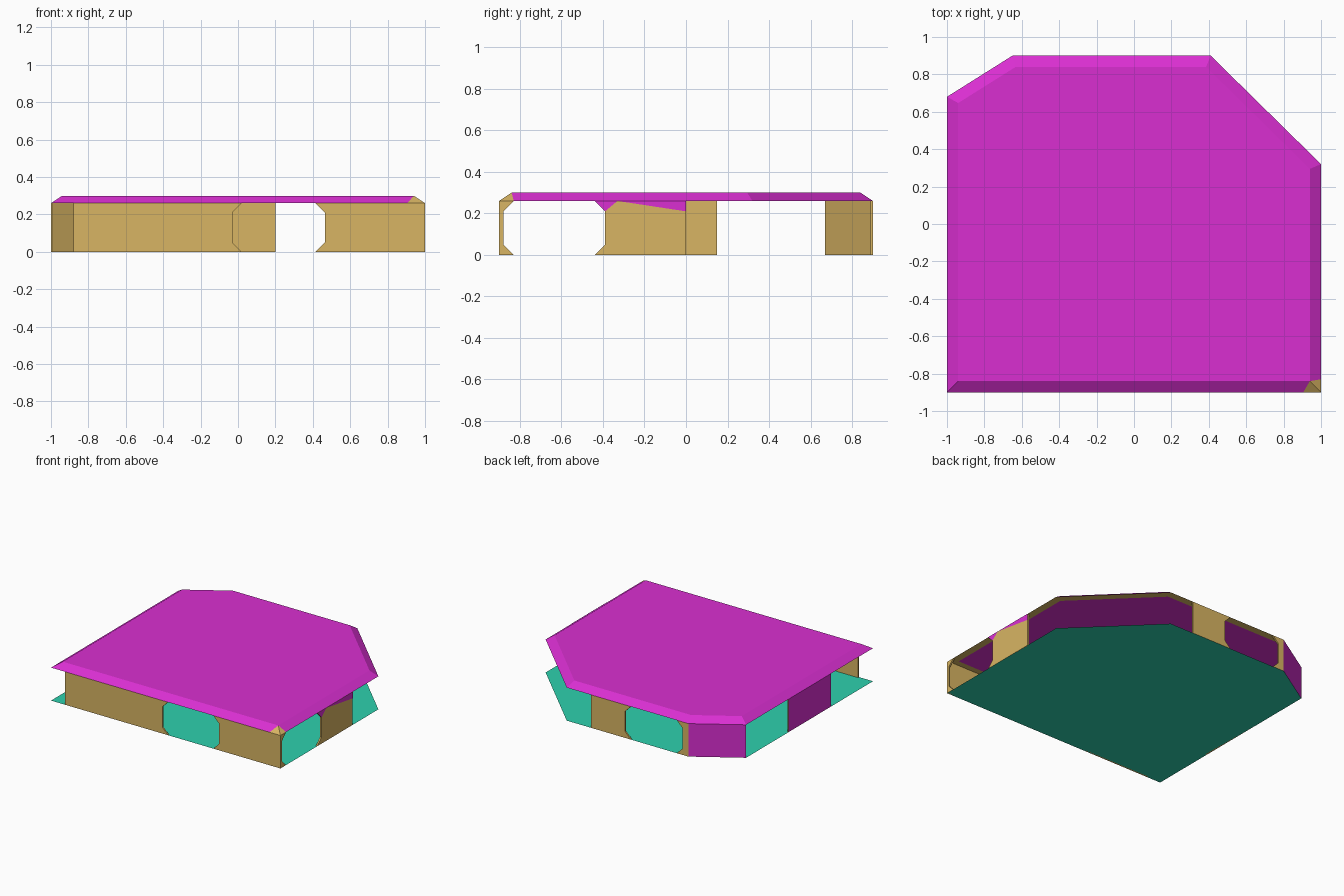
import bpy
from mathutils import Vector

if "Cube" in bpy.data.objects:
    bpy.data.objects.remove(bpy.data.objects["Cube"], do_unlink=True)


def material(name, r, g, b):
    m = bpy.data.materials.new(name)
    m.use_nodes = True
    m.diffuse_color = (r, g, b, 1)
    m.node_tree.nodes["Principled BSDF"].inputs["Base Color"].default_value = (r, g, b, 1)
    return m


MAGENTA = material("magenta", 0.70, 0.028, 0.64)
TAN = material("tan", 0.69, 0.46, 0.125)
TEAL = material("teal", 0.027, 0.64, 0.42)

WALL_TOP, ROOF_TOP = 0.26, 0.30
RIM = 0.06          # width of the sloping roof edge
CHAMFER = 0.05      # cut corners of the openings
FOOTPRINT = [Vector(p) for p in ((-1, -0.9), (1, -0.9), (1, 0.32),
                                 (0.41, 0.9), (-0.65, 0.9), (-1, 0.68))]


def build(name, faces, mats):
    """Make an object from (material index, points) faces."""
    mesh = bpy.data.meshes.new(name)
    verts, index = [], []
    for _, pts in faces:
        index.append(range(len(verts), len(verts) + len(pts)))
        verts += [tuple(p) for p in pts]
    mesh.from_pydata(verts, [], [list(i) for i in index])
    for m in mats:
        mesh.materials.append(m)
    for poly, (slot, _) in zip(mesh.polygons, faces):
        poly.material_index = slot
    ob = bpy.data.objects.new(name, mesh)
    bpy.context.collection.objects.link(ob)
    return ob


def inset(points, width):
    """Offset a convex outline inward by an even width."""
    result = []
    for i, p in enumerate(points):
        a = (p - points[i - 1]).normalized()
        b = (points[(i + 1) % len(points)] - p).normalized()
        na, nb = Vector((-a.y, a.x)), Vector((-b.y, b.x))
        result.append(p + (na + nb) * width / (1 + na.dot(nb)))
    return result


def ring(points, z):
    return [Vector((p.x, p.y, z)) for p in points]


# Floor sheet
build("floor", [(0, ring(FOOTPRINT, 0))], [TEAL])

# Roof: flat top, sloping edge with one tan corner, and an underside rim
inner = inset(FOOTPRINT, RIM)
low, top, under = ring(FOOTPRINT, WALL_TOP), ring(inner, ROOF_TOP), ring(inner, WALL_TOP)
roof = [(0, top), (0, under[::-1])]
cuts = {0: low[1] - Vector((0.095, 0, 0)), 1: low[1] + Vector((0, 0.07, 0))}
for i in range(len(low)):
    j = (i + 1) % len(low)
    if i == 0:
        roof += [(0, [low[i], cuts[0], top[j], top[i]]), (1, [cuts[0], low[j], top[j]])]
    elif i == 1:
        roof += [(1, [low[i], cuts[1], top[i]]), (0, [cuts[1], low[j], top[j], top[i]])]
    else:
        roof.append((0, [low[i], low[j], top[j], top[i]]))
    roof.append((1, [low[j], low[i], under[i], under[j]]))
build("roof", roof, [MAGENTA, TAN])


def wall(name, start, end, cut_start=False, cut_end=False, outside=TAN):
    """Upright panel running anticlockwise; cut ends border an eight-sided opening."""
    a, b = Vector((*start, 0)), Vector((*end, 0))
    along = (b - a).normalized() * CHAMFER
    up = Vector((0, 0, 1))

    def side(p, out, cut):
        if not cut:
            return [p, p + up * WALL_TOP]
        return [p + out, p + up * CHAMFER, p + up * (WALL_TOP - CHAMFER), p + out + up * WALL_TOP]

    outline = side(b, along, cut_end) + side(a, -along, cut_start)[::-1]
    ob = build(name, [(0, outline)], [outside, TAN])
    mod = ob.modifiers.new("thickness", 'SOLIDIFY')
    mod.thickness, mod.offset = 0.012, -1
    mod.material_offset = mod.material_offset_rim = 1
    return ob


# Walls around the footprint
wall("front_wall_right_part", (-0.88, -0.9), (-0.03, -0.9), cut_end=True)
wall("front_wall_left_part", (0.465, -0.9), (1, -0.9), cut_start=True)
wall("left_wall_front_strip", (1, -0.9), (1, -0.88), cut_end=True)
wall("left_wall", (1, -0.39), (1, 0), cut_start=True)
wall("back_wall", (0.2, 0.9), (-0.10, 0.9), cut_end=True)
wall("back_wall_strip", (-0.60, 0.9), (-0.65, 0.9), cut_start=True)
wall("diagonal_wall", (-0.65, 0.9), (-1, 0.68), outside=MAGENTA)
wall("right_wall", (-1, 0.15), (-1, -0.38), outside=MAGENTA)

# Painted triangles along the top of the left wall
painted = [((-0.44, WALL_TOP), (-0.39, 0.21), (-0.33, WALL_TOP)),
           ((-0.33, WALL_TOP), (0, 0.21), (0, WALL_TOP))]
build("left_wall_paint",
      [(0, [Vector((1.002, y, z)) for y, z in tri]) for tri in painted], [MAGENTA])
